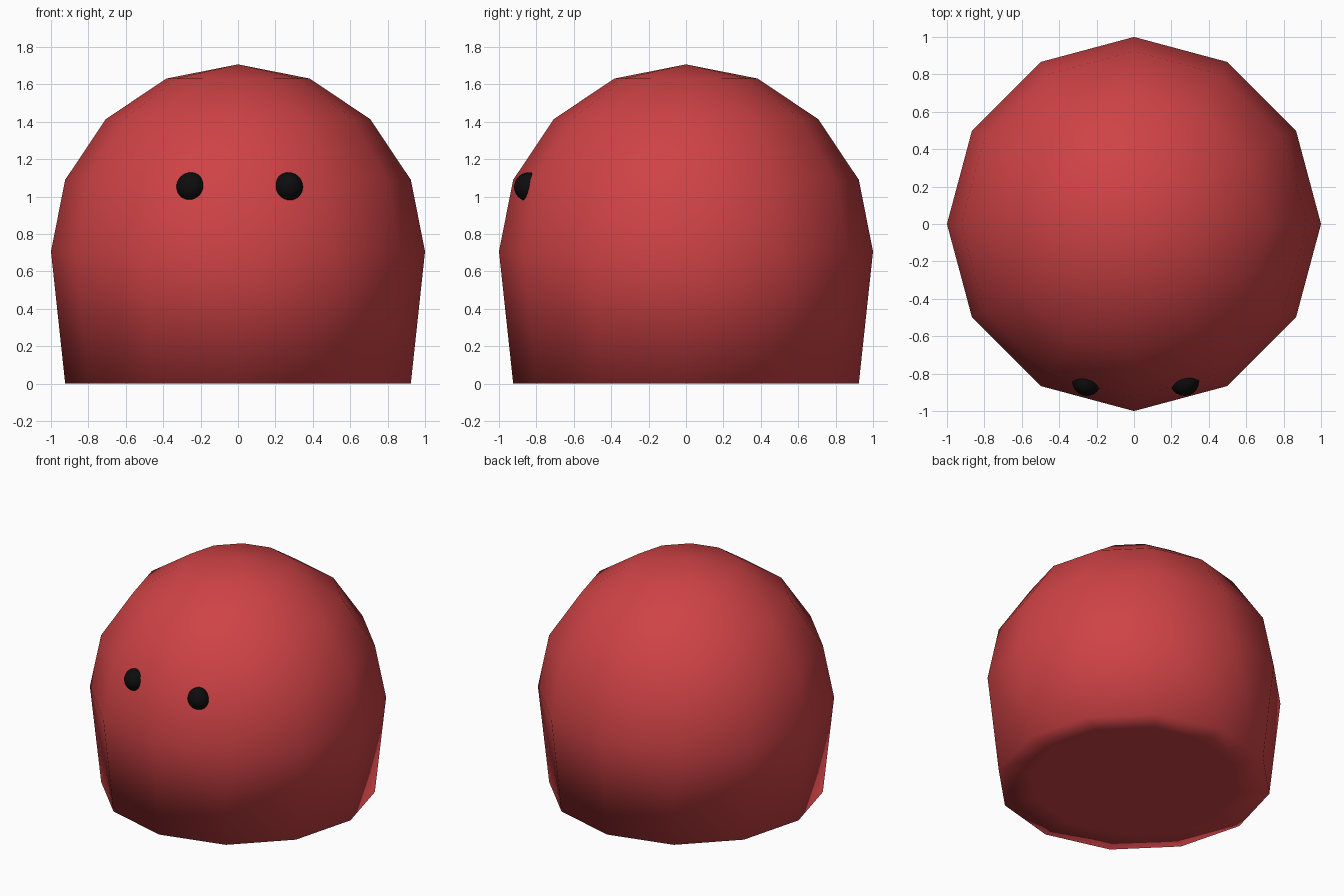
import bpy, math

if "Cube" in bpy.data.objects:
    bpy.data.objects.remove(bpy.data.objects["Cube"])

BASE = math.sin(math.radians(45))  # height of the widest ring above the floor


def material(name, color):
    m = bpy.data.materials.new(name)
    m.diffuse_color = color
    m.use_nodes = True
    m.node_tree.nodes["Principled BSDF"].inputs["Base Color"].default_value = m.diffuse_color
    return m


def ball(name, loc, radius, segs, rings, mat):
    bpy.ops.mesh.primitive_uv_sphere_add(segments=segs, ring_count=rings,
                                         radius=radius, location=loc)
    ob = bpy.context.object
    ob.name = name
    ob.data.materials.append(mat)
    bpy.ops.object.shade_smooth()
    return ob


red = material("red", (0.62, 0.055, 0.06, 1))
black = material("black", (0.004, 0.004, 0.004, 1))

# Body: low-poly sphere whose lower rings are flattened onto the floor
body = ball("body", (0, 0, BASE), 1, 12, 8, red)
for v in body.data.vertices:
    if v.co.z < -0.3:
        v.co.z = -BASE
body.data.update()

# Eyes: small balls half sunk into the front
for name, x in (("left_eye", -0.252), ("right_eye", 0.27)):
    ball(name, (x, -0.842, 1.052), 0.077, 32, 16, black)
